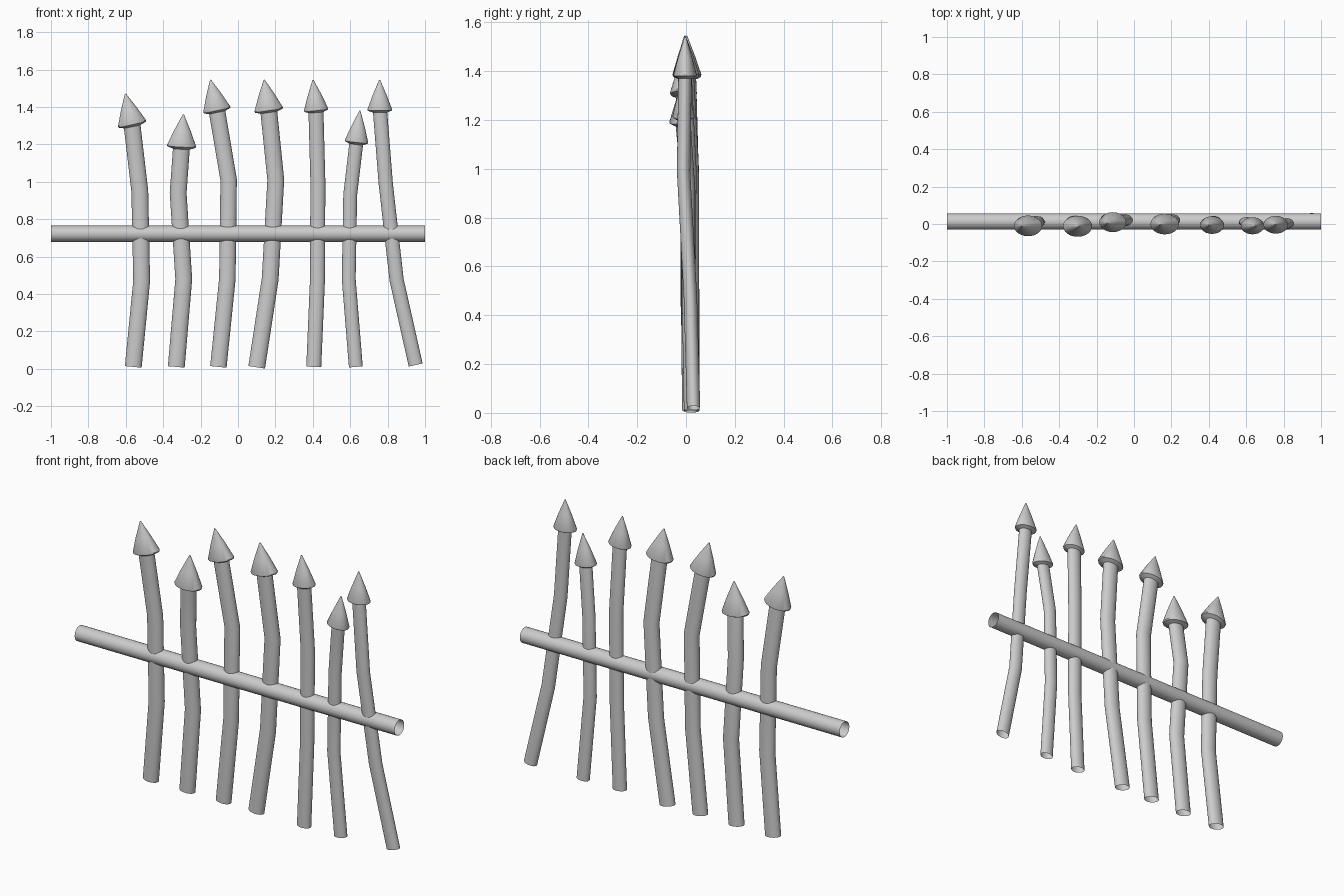
import bpy, bmesh, math
from mathutils import Vector

if "Cube" in bpy.data.objects:
    bpy.data.objects.remove(bpy.data.objects["Cube"])

SIDES = 24
FLAT = 0.72          # pickets are oval: thinner front to back


def loft(name, points, radii, axes=None, squash=1.0, cap_end=False):
    """Open tube through points, rings mitred in the xz plane."""
    pts = [Vector(p) for p in points]
    bm = bmesh.new()
    rings = []
    for i, (p, r) in enumerate(zip(pts, radii)):
        if axes:
            t = axes
        else:
            t = Vector((0, 0, 0))
            if i > 0:
                t += (p - pts[i - 1]).normalized()
            if i < len(pts) - 1:
                t += (pts[i + 1] - p).normalized()
        side = Vector((t.z, 0, -t.x)).normalized()
        ring = []
        for k in range(SIDES):
            a = 2 * math.pi * k / SIDES
            off = side * math.cos(a) * r + Vector((0, 1, 0)) * math.sin(a) * r * squash
            ring.append(bm.verts.new(p + off))
        rings.append(ring)
    for a, b in zip(rings, rings[1:]):
        for k in range(SIDES):
            n = (k + 1) % SIDES
            bm.faces.new((a[k], a[n], b[n], b[k]))
    if cap_end:
        bm.faces.new(rings[-1])
    bmesh.ops.recalc_face_normals(bm, faces=bm.faces)
    me = bpy.data.meshes.new(name)
    bm.to_mesh(me)
    bm.free()
    ob = bpy.data.objects.new(name, me)
    bpy.context.collection.objects.link(ob)
    bpy.context.view_layer.objects.active = ob
    ob.select_set(True)
    bpy.ops.object.shade_smooth_by_angle(angle=math.radians(35))
    ob.select_set(False)
    return ob


# horizontal rail, open at both ends
loft("rail", [(-1, 0.013, 0.722), (1, 0.013, 0.722)], [0.043, 0.043])

# pickets: shaft radius, head radius, then foot, lower bend, upper bend, head base, tip
pickets = [
    (0.045, 0.077, (-.56, .022, .01), (-.515, .010, .47), (-.525, .010, .95),
     (-.565, -.010, 1.305), (-.602, -.012, 1.47)),
    (0.045, 0.078, (-.33, .020, .01), (-.290, .012, .48), (-.320, .012, .94),
     (-.302, -.012, 1.185), (-.292, -.012, 1.36)),
    (0.044, 0.074, (-.105, .022, .01), (-.057, .020, .48), (-.050, .020, 1.01),
     (-.112, .010, 1.38), (-.147, .003, 1.545)),
    (0.045, 0.077, (.10, .022, .008), (.172, .022, .48), (.202, .020, 1.01),
     (.165, .000, 1.38), (.140, -.004, 1.545)),
    (0.040, 0.065, (.405, .012, .01), (.425, .010, .48), (.427, .014, 1.0),
     (.418, -.006, 1.38), (.401, -.006, 1.545)),
    (0.037, 0.063, (.63, .018, .01), (.592, .010, .48), (.600, .010, .93),
     (.633, -.010, 1.21), (.652, -.010, 1.38)),
    (0.038, 0.066, (.95, .031, .02), (.848, .018, .475), (.790, -.010, .99),
     (.758, -.004, 1.38), (.757, -.003, 1.545)),
]

for n, (r, head_r, *path) in enumerate(pickets, 1):
    # bent shaft, running a little way into the head
    base, tip = Vector(path[3]), Vector(path[4])
    loft(f"picket_shaft_{n}", path[:3] + [base.lerp(tip, 0.1)], [r] * 4, squash=FLAT)
    # pointed head with a shallow underside
    profile = [(-.07, r * .9), (0, head_r * .97), (.04, head_r),
               (.5, head_r * .57), (.85, head_r * .2), (1, head_r * .04)]
    loft(f"picket_head_{n}", [base.lerp(tip, h) for h, _ in profile],
         [q for _, q in profile], axes=tip - base, squash=FLAT, cap_end=True)
